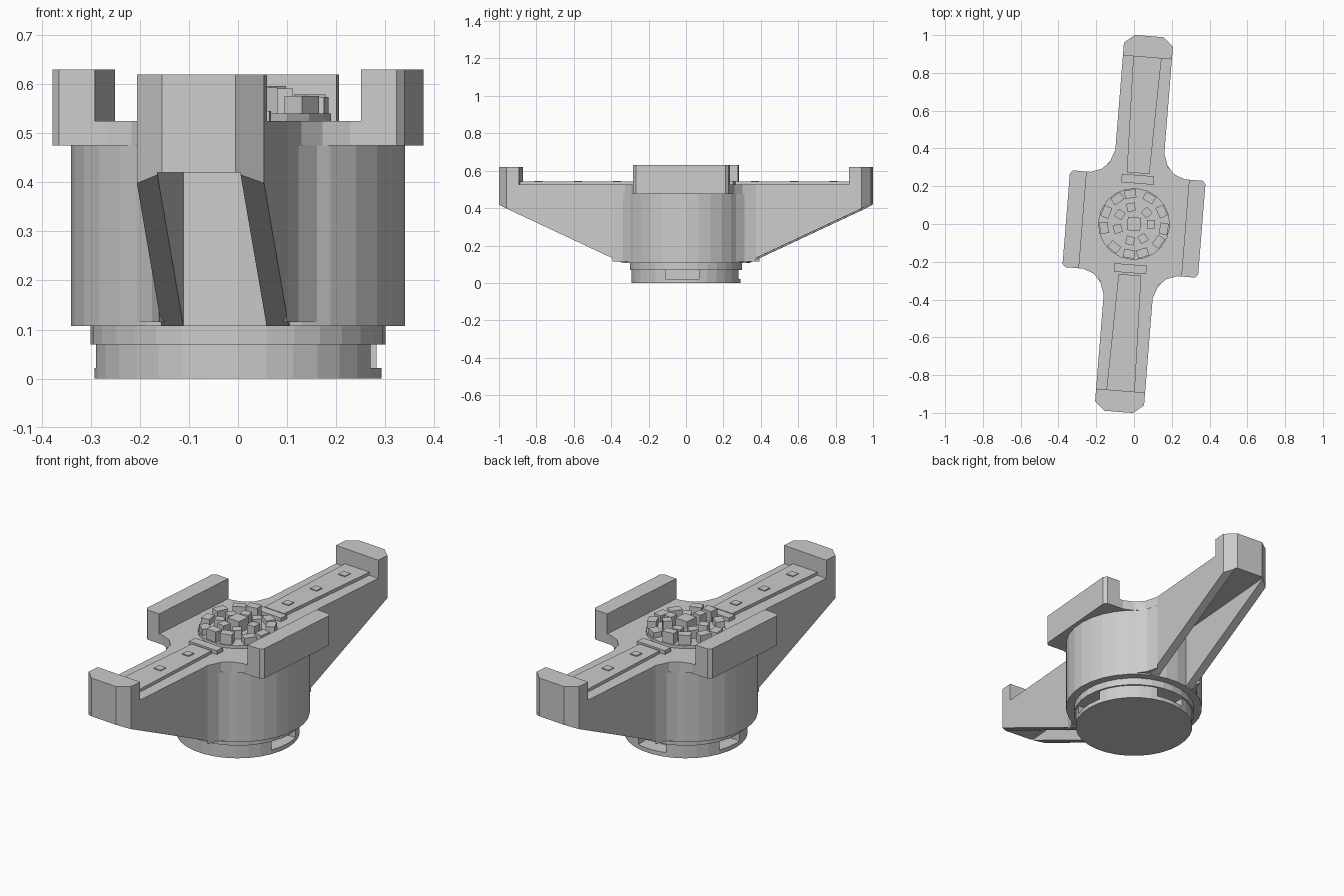
import bpy, bmesh, math, random
from mathutils import Matrix

if "Cube" in bpy.data.objects:
    bpy.data.objects.remove(bpy.data.objects["Cube"])

random.seed(4)
TILT = math.radians(-4.6)      # whole carrier is turned slightly about z


def finish(name, bm, turn=TILT):
    bmesh.ops.recalc_face_normals(bm, faces=bm.faces[:])
    me = bpy.data.meshes.new(name)
    bm.to_mesh(me)
    bm.free()
    ob = bpy.data.objects.new(name, me)
    ob.rotation_euler.z = turn
    bpy.context.collection.objects.link(ob)
    return ob


def loft(bm, a, b):
    """Closed solid between two matching rings of points."""
    va, vb = [bm.verts.new(p) for p in a], [bm.verts.new(p) for p in b]
    bm.faces.new(va)
    bm.faces.new(vb)
    for i in range(len(a)):
        j = (i + 1) % len(a)
        bm.faces.new((va[i], va[j], vb[j], vb[i]))


def prism(bm, outline, z0, z1):
    loft(bm, [(x, y, z0) for x, y in outline], [(x, y, z1) for x, y in outline])


def box(bm, x0, x1, y0, y1, z0, z1):
    prism(bm, [(x0, y0), (x1, y0), (x1, y1), (x0, y1)], z0, z1)


def circle(r, n=32):
    return [(r * math.cos(2 * math.pi * i / n), r * math.sin(2 * math.pi * i / n)) for i in range(n)]


def flip(pts, s):
    return [(s * x, s * y) for x, y in pts]


# Main barrel
bm = bmesh.new()
prism(bm, circle(0.34), 0.107, 0.476)
finish("barrel", bm, 0)

# Base foot with side windows
bm = bmesh.new()
prism(bm, circle(0.30), 0.07, 0.11)
finish("base_collar", bm, 0)
bm = bmesh.new()
prism(bm, circle(0.292), 0.0, 0.072)
foot = finish("base_foot", bm, 0)
bm = bmesh.new()
box(bm, 0.21, 0.4, -0.11, 0.07, 0.022, 0.07)
box(bm, -0.4, -0.21, -0.03, 0.11, 0.022, 0.07)
box(bm, -0.08, 0.08, 0.21, 0.4, 0.022, 0.07)
cutter = finish("window_cutter", bm, 0)
cutter.hide_render = True
cutter.hide_set(True)
cut = foot.modifiers.new("windows", 'BOOLEAN')
cut.object, cut.operation, cut.solver = cutter, 'DIFFERENCE', 'EXACT'

# Top plate: cross-shaped outline with filleted inner corners
quarter = [(0.36, 0.24), (0.345, 0.257), (0.25, 0.257), (0.195, 0.277), (0.155, 0.315),
           (0.13, 0.385), (0.13, 0.953), (0.075, 0.998)]
half = quarter + [(-x, y) for x, y in reversed(quarter)]
bm = bmesh.new()
prism(bm, half + flip(half, -1), 0.475, 0.525)
finish("top_plate", bm)

# Side walls on the plate
bm = bmesh.new()
wall = [(0.272, -0.257), (0.345, -0.257), (0.36, -0.24), (0.36, 0.24), (0.345, 0.257), (0.272, 0.257)]
for s in (1, -1):
    prism(bm, flip(wall, s), 0.52, 0.63)
finish("side_walls", bm)

# Arms: slab, two sloping webs, end stop, raised track
tip = [(0.13, 0.953), (0.075, 0.998), (-0.075, 0.998), (-0.13, 0.953)]


def web_ring(u, t, s):
    slope = lambda v: 0.107 + 0.467 * (v - 0.33)
    prof = [(0.2, 0.107), (0.33, 0.107), (t, slope(t)), (t, 0.425), (0.2, 0.425)]
    return [(s * u, s * v, z) for v, z in prof]


for s, side in ((1, "back"), (-1, "front")):
    bm = bmesh.new()
    prism(bm, flip([(-0.13, 0.2), (0.13, 0.2)] + tip, s), 0.42, 0.476)
    for k in (1, -1):
        loft(bm, web_ring(k * 0.085, 0.99, s), web_ring(k * 0.13, 0.953, s))
        fillet = [(k * 0.1, 0.26), (k * 0.2, 0.265), (k * 0.15, 0.325), (k * 0.13, 0.385)]
        prism(bm, flip(fillet, s), 0.115, 0.476)
    finish(side + "_arm", bm)

    bm = bmesh.new()
    prism(bm, flip([(-0.13, 0.885), (0.13, 0.885)] + tip, s), 0.52, 0.62)
    finish(side + "_end_stop", bm)

    bm = bmesh.new()
    prism(bm, flip([(-0.06, 0.27), (0.06, 0.27), (0.075, 0.89), (-0.075, 0.89)], s), 0.52, 0.541)
    prism(bm, flip([(-0.085, 0.215), (0.085, 0.215), (0.085, 0.26), (-0.085, 0.26)], s), 0.52, 0.545)
    for v in (0.37, 0.58, 0.79):
        prism(bm, flip([(-0.02, v - 0.02), (0.02, v - 0.02), (0.02, v + 0.02), (-0.02, v + 0.02)], s), 0.53, 0.546)
    finish(side + "_track", bm)

# Central rotor: low disc with rings of upright blocks and a square hub
bm = bmesh.new()
prism(bm, circle(0.19, 20), 0.52, 0.54)
finish("rotor_disc", bm)
bm = bmesh.new()
box(bm, -0.035, 0.035, -0.035, 0.035, 0.53, 0.6)
for count, r, w, d in ((11, 0.16, 0.03, 0.022), (7, 0.09, 0.022, 0.022)):
    for i in range(count):
        part = bmesh.new()
        box(part, r - d, r + d, -w, w, 0.53, random.uniform(0.565, 0.6))
        part.transform(Matrix.Rotation(2 * math.pi * i / count + random.uniform(-0.1, 0.1), 4, 'Z'))
        tmp = bpy.data.meshes.new("tmp")
        part.to_mesh(tmp)
        part.free()
        bm.from_mesh(tmp)
        bpy.data.meshes.remove(tmp)
finish("rotor_blocks", bm)
